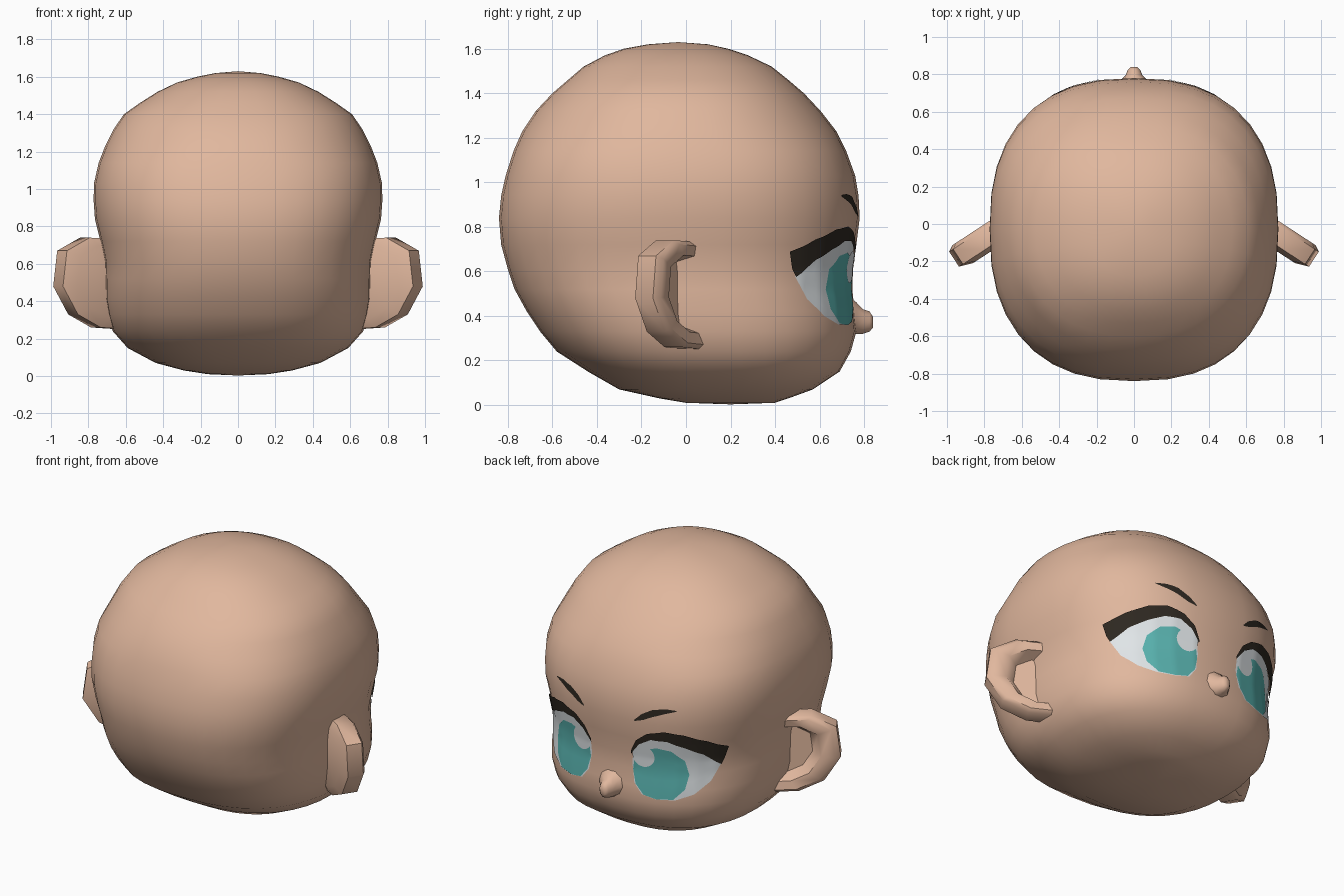
import bpy, bmesh, math
from mathutils import Vector
from mathutils.bvhtree import BVHTree

if "Cube" in bpy.data.objects:
    bpy.data.objects.remove(bpy.data.objects["Cube"])


def material(name, rgb):
    m = bpy.data.materials.new(name)
    m.diffuse_color = (*rgb, 1)
    m.use_nodes = True
    m.node_tree.nodes["Principled BSDF"].inputs["Base Color"].default_value = m.diffuse_color
    return m


SKIN = material("skin", (0.75, 0.475, 0.34))
WHITE = material("eye white", (0.78, 0.82, 0.84))
TEAL = material("iris teal", (0.10, 0.45, 0.43))
DARK = material("lash dark", (0.027, 0.021, 0.015))


def finish(bm, name, mat, angle=60, recalc=True):
    if recalc:
        bmesh.ops.recalc_face_normals(bm, faces=bm.faces)
    me = bpy.data.meshes.new(name)
    bm.to_mesh(me)
    bm.free()
    me.materials.append(mat)
    ob = bpy.data.objects.new(name, me)
    bpy.context.collection.objects.link(ob)
    bpy.ops.object.select_all(action='DESELECT')
    ob.select_set(True)
    bpy.context.view_layer.objects.active = ob
    bpy.ops.object.shade_smooth_by_angle(angle=math.radians(angle))
    return ob


def bridge(bm, a, b):
    n = len(a)
    for i in range(n):
        j = (i + 1) % n
        bm.faces.new((a[i], a[j], b[j], b[i]))


# Head: stacked superellipse rings (height, half width, back y, front y)
RINGS = [
    (.01, .16, 0, .40), (.03, .29, -.12, .46), (.07, .44, -.30, .57),
    (.15, .59, -.44, .69), (.24, .67, -.58, .74), (.33, .695, -.655, .765),
    (.42, .71, -.715, .757), (.52, .71, -.77, .747), (.61, .712, -.80, .75),
    (.72, .735, -.83, .765), (.84, .765, -.84, .78), (.94, .772, -.83, .775),
    (1.03, .77, -.81, .76), (1.14, .745, -.775, .72), (1.23, .71, -.735, .675),
    (1.32, .665, -.675, .605), (1.40, .61, -.60, .53), (1.46, .525, -.53, .46),
    (1.52, .43, -.46, .385), (1.57, .325, -.365, .28), (1.60, .22, -.28, .19),
    (1.62, .12, -.17, .10)]
SEG = 36


def power(v, p):
    return math.copysign(abs(v) ** p, v)


bm = bmesh.new()
loops = []
for z, w, yb, yf in RINGS:
    e = 2 / 2.45 if z < 1.2 else 2 / 2.25
    c, r = (yb + yf) / 2, (yf - yb) / 2
    loop = []
    for i in range(SEG):
        t = 2 * math.pi * i / SEG
        loop.append(bm.verts.new((w * power(math.cos(t), e),
                                  c + r * power(math.sin(t), e), z)))
    loops.append(loop)
for a, b in zip(loops, loops[1:]):
    bridge(bm, a, b)
for loop, pole in ((loops[0], (0, .2, .003)), (loops[-1], (0, -.035, 1.63))):
    p = bm.verts.new(pole)
    for i in range(SEG):
        bm.faces.new((loop[i], loop[(i + 1) % SEG], p))
bmesh.ops.recalc_face_normals(bm, faces=bm.faces)
bm.normal_update()
surface = BVHTree.FromBMesh(bm)
finish(bm, "head", SKIN, 80)

# Nose: small upturned button flaring into the face
bm = bmesh.new()
nose = []
for y, rx, rz, cz in ((.72, .11, .10, .40), (.765, .075, .075, .39),
                      (.795, .045, .058, .375), (.825, .033, .047, .375),
                      (.84, .018, .025, .372)):
    nose.append([bm.verts.new((rx * math.cos(k * math.pi / 5), y,
                               cz + rz * math.sin(k * math.pi / 5)))
                 for k in range(10)])
for a, b in zip(nose, nose[1:]):
    bridge(bm, a, b)
bm.faces.new(nose[0])
bm.faces.new(nose[-1])
finish(bm, "nose", SKIN)

# Ears: tilted slab with a hollow on the face side, open towards the head
OUTLINE = [(-.1, .72), (.02, .735), (.14, .74), (.285, .67), (.31, .48),
           (.215, .33), (.07, .26), (-.1, .25)]
OUT, FACE = Vector((.84, -.55, 0)), Vector((.55, .84, 0))


def ear(name, side):
    bm = bmesh.new()
    rings = []
    for scale, depth in ((.82, -.07), (1, -.045), (1, .05), (.92, .07),
                         (.72, .06), (.60, -.01)):
        ring = []
        for u, z in OUTLINE:
            p = Vector((.70, -.02, 0)) + OUT * (-.1 + (u + .1) * scale) + FACE * depth
            ring.append(bm.verts.new((side * p.x, p.y, .5 + (z - .5) * scale)))
        rings.append(ring)
    for a, b in zip(rings, rings[1:]):
        bridge(bm, a, b)
    bm.faces.new(rings[0])
    bm.faces.new(rings[-1])
    finish(bm, name, SKIN, 50)


# Painted details: strips between two (x, z) edges, draped on the face
def drape(name, top, bottom, mat, lift, side, cols=4, rows=8):
    def resample(pts):
        out = []
        for a, b in zip(pts, pts[1:]):
            out += [Vector(a).lerp(Vector(b), k / cols) for k in range(cols)]
        return out + [Vector(pts[-1])]
    bm = bmesh.new()
    grid = []
    for a, b in zip(resample(top), resample(bottom)):
        col = []
        for k in range(rows + 1):
            p = a.lerp(b, k / rows)
            hit, nrm, _, _ = surface.ray_cast(Vector((side * p.x, 2, p.y)),
                                              Vector((0, -1, 0)))
            col.append(bm.verts.new(hit + nrm * lift))
        grid.append(col)
    for a, b in zip(grid, grid[1:]):
        for k in range(rows):
            bm.faces.new((a[k], b[k], b[k + 1], a[k + 1]))
    bmesh.ops.remove_doubles(bm, verts=bm.verts, dist=.0005)
    bm.normal_update()
    for f in bm.faces:
        if f.normal.y < 0:
            f.normal_flip()
    finish(bm, name, mat, 80, False)


def disc(cx, cz, rx, rz, n=14):
    ts = [math.pi * i / n for i in range(n + 1)]
    return ([(cx + rx * math.cos(t), cz + rz * math.sin(t)) for t in ts],
            [(cx + rx * math.cos(t), cz - rz * math.sin(t)) for t in ts])


WHITE_TOP = [(.59, .58), (.53, .66), (.45, .715), (.36, .75), (.28, .75),
             (.20, .715), (.15, .64), (.142, .55)]
WHITE_LOW = [(.59, .58), (.555, .475), (.49, .40), (.40, .362), (.30, .358),
             (.21, .375), (.16, .44), (.142, .55)]
LASH_TOP = [(.622, .69), (.55, .745), (.45, .79), (.35, .803), (.25, .775),
            (.18, .72), (.14, .64)]
LASH_LOW = [(.588, .575), (.525, .655), (.45, .70), (.36, .738), (.27, .738),
            (.195, .695), (.14, .62)]
IRIS_TOP = [(.46, .52), (.44, .61), (.38, .67), (.30, .685), (.22, .66),
            (.16, .60), (.148, .52)]
IRIS_LOW = [(.46, .52), (.445, .43), (.39, .366), (.30, .36), (.22, .375),
            (.17, .435), (.148, .52)]
BROW_TOP = [(.42, .943), (.36, .947), (.29, .935), (.22, .895), (.175, .85)]
BROW_LOW = [(.42, .938), (.36, .918), (.29, .89), (.23, .86), (.18, .845)]

for tag, side in (("right", 1), ("left", -1)):
    ear(tag + "_ear", side)
    drape(tag + "_eye_white", WHITE_TOP, WHITE_LOW, WHITE, .003, side)
    drape(tag + "_iris", IRIS_TOP, IRIS_LOW, TEAL, .005, side)
    drape(tag + "_eye_highlight", *disc(.215, .62, .068, .072), WHITE, .007, side, 1)
    drape(tag + "_eyelash", LASH_TOP, LASH_LOW, DARK, .009, side)
    drape(tag + "_eyebrow", BROW_TOP, BROW_LOW, DARK, .004, side, 4, 3)
